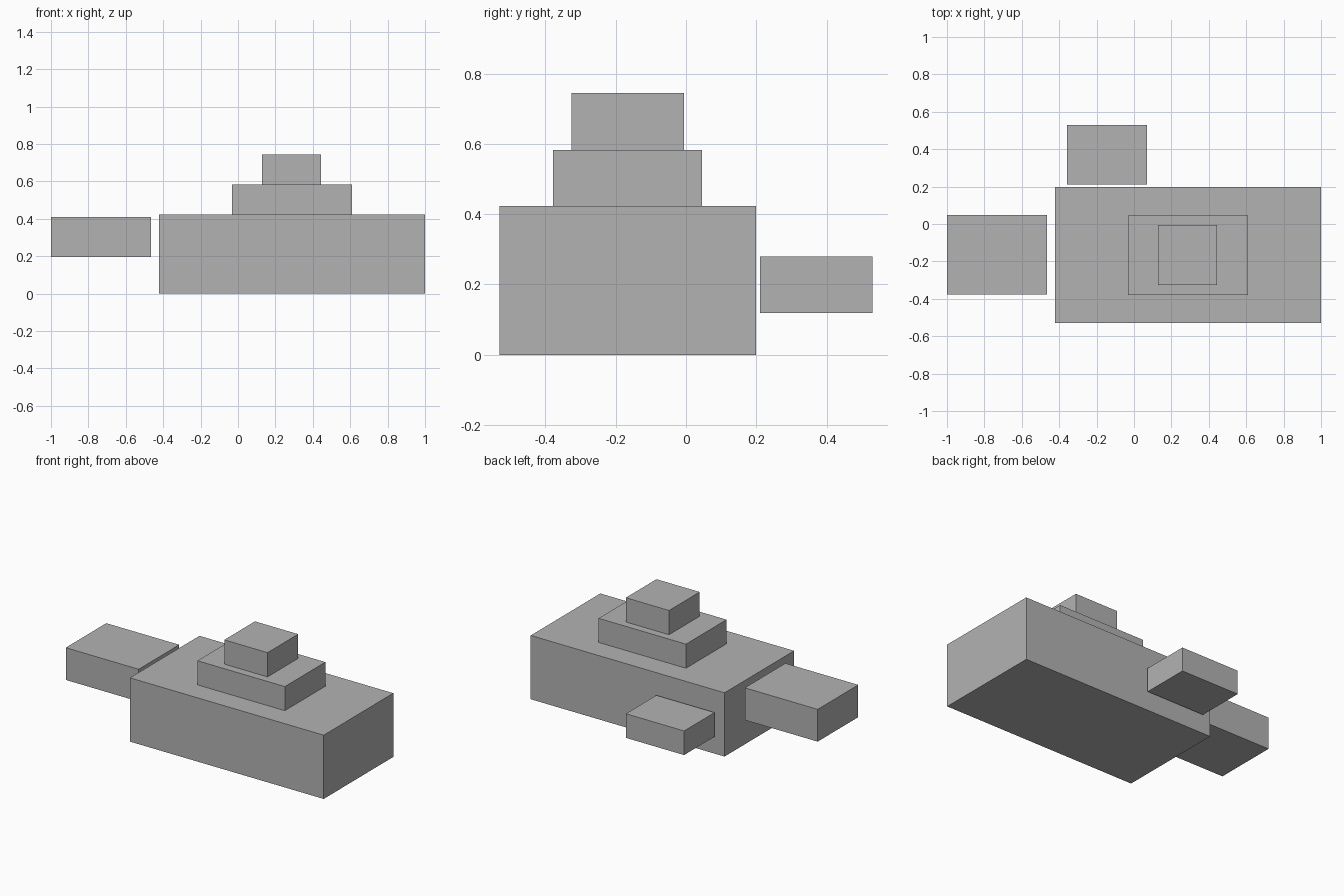
import bpy
from mathutils import Vector

default = bpy.data.objects.get("Cube")
if default:
    bpy.data.objects.remove(default, do_unlink=True)

# One plain grey for every block
GREY = (0.45, 0.45, 0.45, 1.0)
grey = bpy.data.materials.new("plain_grey")
grey.use_nodes = True
grey.diffuse_color = GREY
shader = next(n for n in grey.node_tree.nodes if n.type == 'BSDF_PRINCIPLED')
shader.inputs["Base Color"].default_value = GREY


def block(name, low, high):
    """Flat-faced box spanning two opposite corners."""
    low, high = Vector(low), Vector(high)
    bpy.ops.mesh.primitive_cube_add(size=1)
    obj = bpy.context.object
    obj.name = obj.data.name = name
    size, centre = high - low, (low + high) / 2
    for v in obj.data.vertices:
        v.co = v.co * size
    obj.location = centre
    obj.data.materials.append(grey)
    return obj


# Large base with two stepped tiers on top
block("main_body", (-0.422, -0.53, 0), (1, 0.199, 0.423))
block("lower_tier", (-0.032, -0.379, 0.423), (0.609, 0.046, 0.583))
block("upper_tier", (0.128, -0.326, 0.583), (0.445, -0.005, 0.744))

# Detached blocks beside and behind the base
block("right_side_block", (-1, -0.377, 0.196), (-0.465, 0.048, 0.41))
block("rear_block", (-0.357, 0.21, 0.119), (0.07, 0.53, 0.279))
